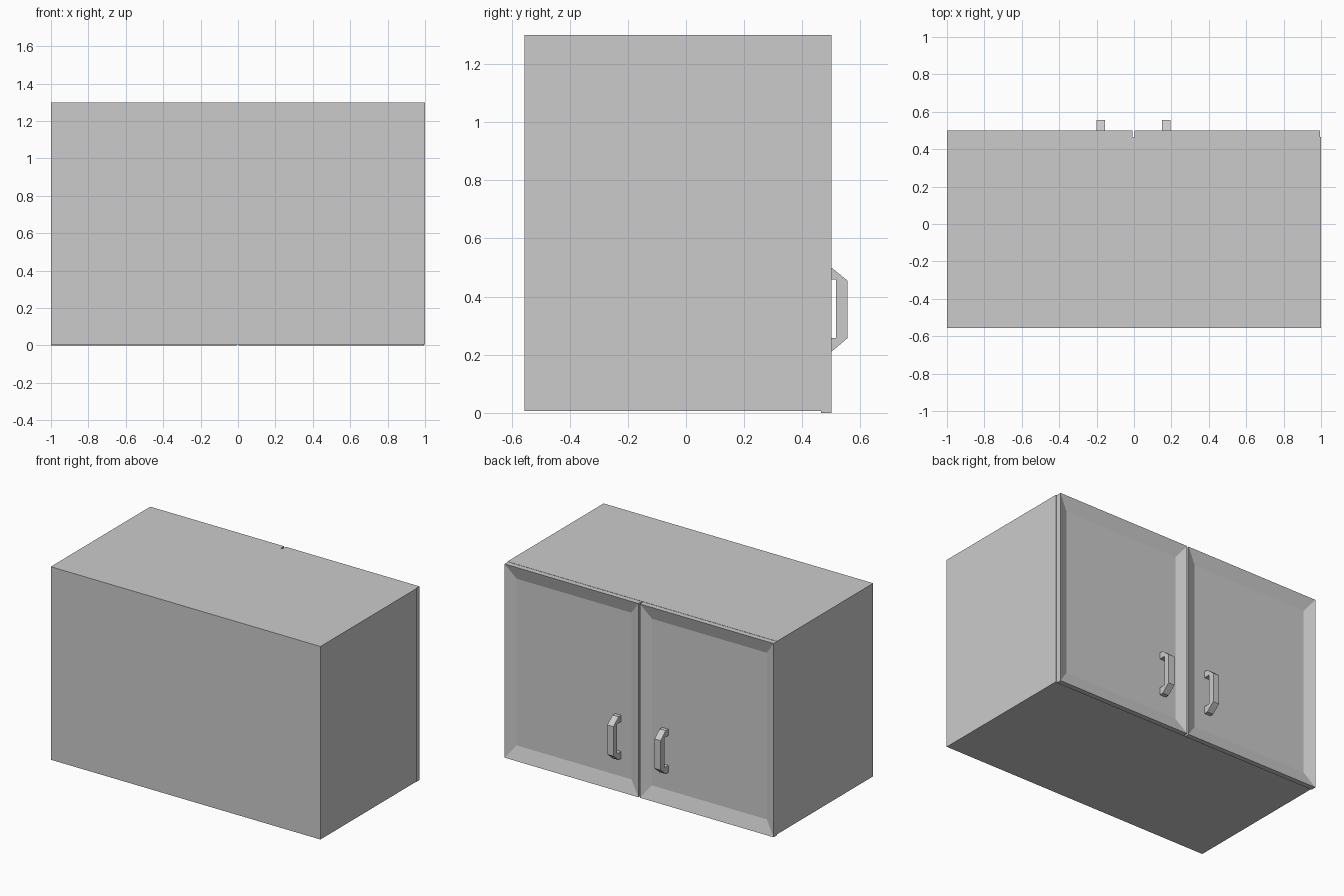
import bpy, bmesh
from mathutils import Vector

if "Cube" in bpy.data.objects:
    bpy.data.objects.remove(bpy.data.objects["Cube"])

MID = -0.0025  # centre line between the two doors


def make_object(name, bm):
    bmesh.ops.recalc_face_normals(bm, faces=bm.faces)
    mesh = bpy.data.meshes.new(name)
    bm.to_mesh(mesh)
    bm.free()
    obj = bpy.data.objects.new(name, mesh)
    bpy.context.collection.objects.link(obj)
    return obj


def box_bmesh(lo, hi):
    lo, hi = Vector(lo), Vector(hi)
    bm = bmesh.new()
    bmesh.ops.create_cube(bm, size=1)
    bmesh.ops.scale(bm, vec=hi - lo, verts=bm.verts)
    bmesh.ops.translate(bm, vec=(lo + hi) / 2, verts=bm.verts)
    return bm


def door(name, x0, x1):
    # slab whose front is inset and pushed in, giving a sloped frame
    bm = box_bmesh((x0, 0.465, 0), (x1, 0.5, 1.299))
    bm.faces.ensure_lookup_table()
    front = max(bm.faces, key=lambda f: f.calc_center_median().y)
    centre = front.calc_center_median()
    bmesh.ops.inset_individual(bm, faces=[front], thickness=0.05)
    for v in front.verts:
        # border proportional to the door size
        v.co.x = centre.x + (0.43 if v.co.x > centre.x else -0.43) * (x1 - x0)
        v.co.z = centre.z + (0.43 if v.co.z > centre.z else -0.43) * 1.299
        v.co.y = 0.473
    make_object(name, bm)


def handle(name, x):
    # angular pull: side profile extruded across its width
    profile = [(0.466, 0.21), (0.5, 0.21), (0.555, 0.257), (0.555, 0.455),
               (0.5, 0.5), (0.466, 0.5), (0.466, 0.458), (0.515, 0.458),
               (0.515, 0.258), (0.466, 0.258)]
    bm = bmesh.new()
    face = bm.faces.new([bm.verts.new((x - 0.0225, y, z)) for y, z in profile])
    ext = bmesh.ops.extrude_face_region(bm, geom=[face])
    verts = [g for g in ext["geom"] if isinstance(g, bmesh.types.BMVert)]
    bmesh.ops.translate(bm, vec=(0.045, 0, 0), verts=verts)
    make_object(name, bm)


# cabinet body
make_object("cabinet_body", box_bmesh((-1, -0.555, 0.006), (1, 0.464, 1.3)))

# two doors with a thin gap, each with a pull handle
for side, label in ((-1, "left"), (1, "right")):
    xs = sorted((MID + side * 0.006, MID + side * 0.9975))
    door(label + "_door", *xs)
    handle(label + "_handle", MID + side * 0.175)
